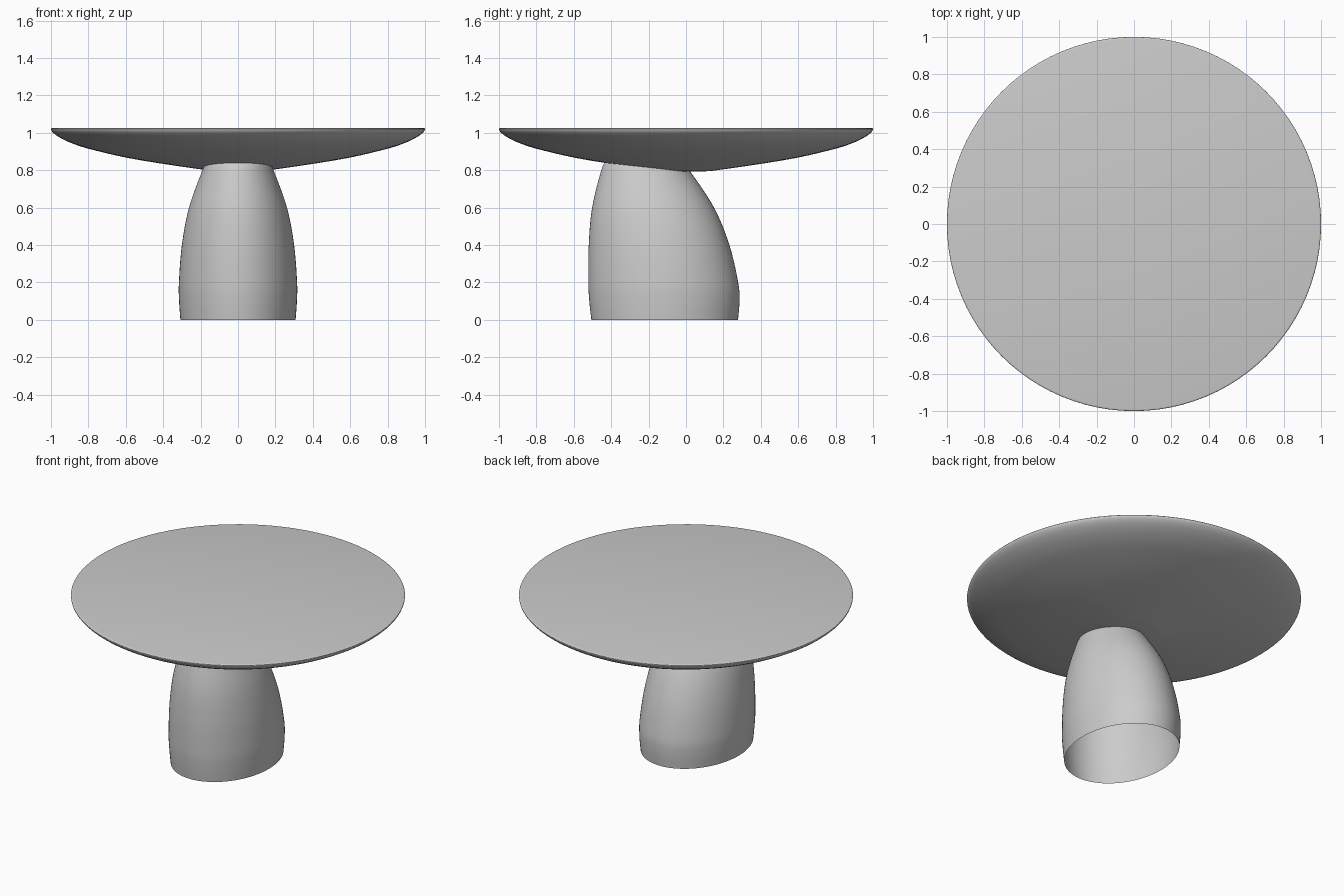
import bpy, math

if "Cube" in bpy.data.objects:
    bpy.data.objects.remove(bpy.data.objects["Cube"])

SEG = 96


def smooth_path(pts, steps=6):
    """Catmull-Rom curve through the given points."""
    out = []
    for i in range(len(pts) - 1):
        a, b, c, d = (pts[max(i - 1, 0)], pts[i], pts[i + 1],
                      pts[min(i + 2, len(pts) - 1)])
        for s in range(steps):
            t = s / steps
            out.append(tuple(0.5 * (2 * q + (r - p) * t
                                    + (2 * p - 5 * q + 4 * r - w) * t * t
                                    + (3 * q - p - 3 * r + w) * t ** 3)
                             for p, q, r, w in zip(a, b, c, d)))
    return out + [tuple(pts[-1])]


def loft(name, rings, caps):
    """Skin stacked ellipses given as (z, half width, y min, y max)."""
    verts, faces = [], []
    for z, hx, y0, y1 in rings:
        for k in range(SEG):
            a = 2 * math.pi * k / SEG
            verts.append((hx * math.cos(a),
                          (y0 + y1) / 2 + (y1 - y0) / 2 * math.sin(a), z))
    for i in range(len(rings) - 1):
        for k in range(SEG):
            n = (k + 1) % SEG
            faces.append((i * SEG + k, i * SEG + n,
                          (i + 1) * SEG + n, (i + 1) * SEG + k))
    if caps:
        faces.append(tuple(reversed(range(SEG))))
        faces.append(tuple(range(len(verts) - SEG, len(verts))))
    mesh = bpy.data.meshes.new(name)
    mesh.from_pydata(verts, [], faces)
    obj = bpy.data.objects.new(name, mesh)
    bpy.context.collection.objects.link(obj)
    bpy.context.view_layer.objects.active = obj
    obj.select_set(True)
    bpy.ops.object.shade_smooth_by_angle(angle=math.radians(35))
    obj.select_set(False)


# Round top: shallow bowl underside, rounded rim, flat upper face
bowl = smooth_path([(0.04, 0.793), (0.12, 0.795), (0.2, 0.805), (0.4, 0.834),
                    (0.6, 0.868), (0.8, 0.915), (0.9, 0.949), (0.96, 0.979),
                    (0.99, 1.002), (1.0, 1.018), (0.997, 1.024), (0.99, 1.026)], 4)
loft("table_top", [(z, r, -r, r) for r, z in bowl], True)

# Leaning pedestal: open elliptical shell, offset to the front
leg = smooth_path([(0.0, 0.308, -0.506, 0.278), (0.1, 0.315, -0.517, 0.286),
                   (0.2, 0.316, -0.522, 0.279), (0.4, 0.30, -0.52, 0.232),
                   (0.6, 0.262, -0.502, 0.15), (0.8, 0.19, -0.453, 0.018),
                   (0.845, 0.165, -0.43, -0.025)])
loft("pedestal", leg, False)
